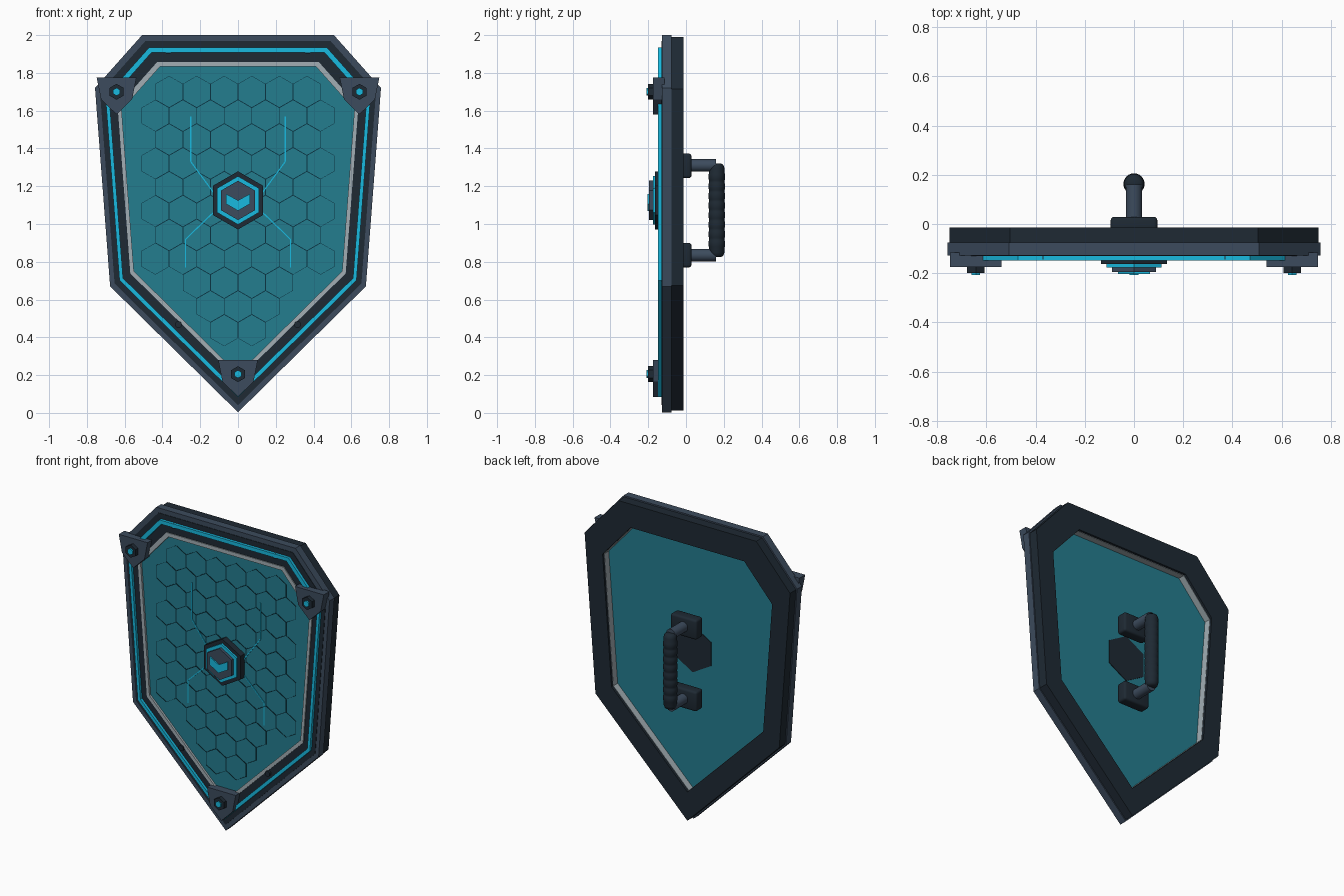
import bpy, bmesh, math
from mathutils import Vector, Matrix

if "Cube" in bpy.data.objects:
    bpy.data.objects.remove(bpy.data.objects["Cube"])


def material(name, rgb):
    m = bpy.data.materials.new(name)
    lin = [((c / 255 + 0.055) / 1.055) ** 2.4 if c > 10 else c / 255 / 12.92 for c in rgb]
    m.diffuse_color = (*lin, 1)
    m.use_nodes = True
    m.node_tree.nodes["Principled BSDF"].inputs["Base Color"].default_value = m.diffuse_color
    return m


SLATE = material("slate metal", (60, 75, 93))
DARK = material("dark metal", (30, 41, 51))
CYAN = material("cyan glow", (24, 186, 224))
GLASS = material("teal glass", (36, 125, 143))
GREY = material("pale grey trim", (162, 174, 180))
LINE = material("deep teal line", (9, 52, 66))


def finish(bm, name, mat, smooth=False):
    bmesh.ops.recalc_face_normals(bm, faces=bm.faces[:])
    me = bpy.data.meshes.new(name)
    bm.to_mesh(me)
    bm.free()
    ob = bpy.data.objects.new(name, me)
    me.materials.append(mat)
    bpy.context.collection.objects.link(ob)
    if smooth:
        bpy.ops.object.select_all(action='DESELECT')
        ob.select_set(True)
        bpy.context.view_layer.objects.active = ob
        bpy.ops.object.shade_smooth_by_angle(angle=math.radians(40))
    return ob


def add_prism(bm, pts, y0, y1):
    a = [bm.verts.new((x, y0, z)) for x, z in pts]
    b = [bm.verts.new((x, y1, z)) for x, z in pts]
    bm.faces.new(a)
    bm.faces.new(b[::-1])
    for i in range(len(pts)):
        j = (i + 1) % len(pts)
        bm.faces.new((a[i], b[i], b[j], a[j]))


def add_ring(bm, outer, inner, y0, y1):
    n = len(outer)
    loops = [[bm.verts.new((x, y, z)) for x, z in pts]
             for pts, y in ((outer, y0), (outer, y1), (inner, y1), (inner, y0))]
    for k in range(4):
        p, q = loops[k], loops[(k + 1) % 4]
        for i in range(n):
            j = (i + 1) % n
            bm.faces.new((p[i], p[j], q[j], q[i]))


def prism(name, pts, y0, y1, mat):
    bm = bmesh.new()
    add_prism(bm, pts, y0, y1)
    return finish(bm, name, mat)


def ring(name, outer, inner, y0, y1, mat):
    bm = bmesh.new()
    add_ring(bm, outer, inner, y0, y1)
    return finish(bm, name, mat)


def hexagon(cx, cz, r):
    return [(cx + r * math.sin(i * math.pi / 3), cz + r * math.cos(i * math.pi / 3)) for i in range(6)]


HALF = [(0.508, 2.0), (0.757, 1.72), (0.677, 0.67)]
OUTLINE = HALF + [(0, 0.003)] + [(-x, z) for x, z in HALF[::-1]]


def outline(s):
    return [(x * s, 1.1 + (z - 1.1) * s) for x, z in OUTLINE]


# Shield body: nested frames and glass panel
ring("back_frame", outline(0.99), outline(0.817), -0.078, -0.014, DARK)
ring("front_rim", outline(1.0), outline(0.838), -0.127, -0.076, SLATE)
ring("inner_band", outline(0.965), outline(0.836), -0.13, -0.11, DARK)
ring("glow_strip", outline(0.927), outline(0.899), -0.148, -0.12, CYAN)
ring("glass_trim", outline(0.842), outline(0.814), -0.136, -0.03, GREY)
prism("glass_panel", outline(0.825), -0.122, -0.075, GLASS)

# Honeycomb lines on the glass
GY = -0.122
bm = bmesh.new()
R = 0.0842
for row, count in enumerate((6, 7, 6, 7, 6, 7, 6, 7, 4, 3, 2)):
    for k in range(count):
        cx, cz = (k - (count - 1) / 2) * R * math.sqrt(3), 1.70 - row * R * 1.5
        add_ring(bm, hexagon(cx, cz, R), hexagon(cx, cz, R - 0.0025), GY - 0.003, GY + 0.002)
finish(bm, "honeycomb_lines", LINE)

# Circuit traces leading out from the hub
bm = bmesh.new()
for s in (1, -1):
    for path in ([(0.25, 1.57), (0.25, 1.33), (0.11, 1.14)], [(0.277, 0.77), (0.277, 0.92), (0.1, 1.09)]):
        for p, q in zip(path, path[1:]):
            a, b = Vector((p[0] * s, p[1])), Vector((q[0] * s, q[1]))
            d = (b - a).normalized() * 0.003
            n = Vector((-d.y, d.x))
            add_prism(bm, [tuple(v) for v in (a + n, b + n, b - n, a - n)], GY - 0.004, GY + 0.002)
finish(bm, "circuit_traces", CYAN)

# Central hub with chevron, running through to the back of the glass
HZ = 1.125
prism("hub_base", hexagon(0, HZ, 0.154), -0.163, -0.071, DARK)
prism("hub_glow", hexagon(0, HZ, 0.128), -0.176, -0.155, CYAN)
prism("hub_cap", hexagon(0, HZ, 0.104), -0.195, -0.165, SLATE)
prism("hub_chevron", [(-0.064, 1.16), (0, 1.125), (0.064, 1.16), (0.064, 1.107), (0, 1.07), (-0.064, 1.107)],
      -0.203, -0.19, CYAN)

# Corner brackets with glowing bolts
PLATE = [(-0.105, 0.075), (0.105, 0.075), (0.082, -0.04), (0, -0.12), (-0.082, -0.04)]
for side, bx, bz in (("left", -0.643, 1.70), ("right", 0.643, 1.70), ("bottom", 0, 0.205)):
    prism(side + "_bracket", [(bx + x, bz + z) for x, z in PLATE], -0.174, -0.115, SLATE)
    prism(side + "_bolt", hexagon(bx, bz, 0.042), -0.2, -0.165, DARK)
    prism(side + "_bolt_light", hexagon(bx, bz, 0.021), -0.208, -0.19, CYAN)

# Small rivets on the band
bm = bmesh.new()
for s in (1, -1):
    for x, z in ((0.315, 0.468), (0.37, 1.917)):
        m = Matrix.Translation((x * s, -0.13, z)) @ Matrix.Rotation(math.pi / 2, 4, 'X')
        bmesh.ops.create_cone(bm, cap_ends=True, segments=12, radius1=0.018, radius2=0.018, depth=0.03, matrix=m)
finish(bm, "band_rivets", DARK, True)

# Handle mounts and posts
for name, mz, pz in (("upper", 1.308, 1.31), ("lower", 0.835, 0.835)):
    bm = bmesh.new()
    bmesh.ops.create_cube(bm, size=1, matrix=Matrix.Translation((0, -0.007, mz)) @ Matrix.Diagonal((0.19, 0.072, 0.13, 1)))
    bmesh.ops.bevel(bm, geom=bm.edges[:], offset=0.014, segments=3, profile=0.5, affect='EDGES')
    finish(bm, name + "_handle_mount", DARK, True)
    bm = bmesh.new()
    m = Matrix.Translation((0, 0.04, pz)) @ Matrix.Rotation(math.pi / 2, 4, 'X')
    bmesh.ops.create_cone(bm, cap_ends=True, segments=24, radius1=0.033, radius2=0.033, depth=0.24, matrix=m)
    finish(bm, name + "_handle_post", SLATE, True)

# Ridged grip: turned profile with rounded ends
Z0, Z1, GR, SEG = 0.825, 1.32, 0.0405, 24
prof = [(0.024, Z0), (0.035, Z0 + 0.008), (GR, Z0 + 0.025)]
for i in range(8):
    c = Z0 + 0.07 + i * (Z1 - Z0 - 0.14) / 7
    prof += [(GR, c - 0.02), (GR + 0.0025, c - 0.014), (GR + 0.0025, c + 0.014), (GR, c + 0.02)]
prof += [(GR, Z1 - 0.025), (0.035, Z1 - 0.008), (0.024, Z1)]
bm = bmesh.new()
loops = [[bm.verts.new((r * math.cos(2 * math.pi * i / SEG), 0.163 + r * math.sin(2 * math.pi * i / SEG), z))
          for i in range(SEG)] for r, z in prof]
for p, q in zip(loops, loops[1:]):
    for i in range(SEG):
        j = (i + 1) % SEG
        bm.faces.new((p[i], p[j], q[j], q[i]))
bm.faces.new(loops[0])
bm.faces.new(loops[-1])
finish(bm, "handle_grip", DARK, True)
